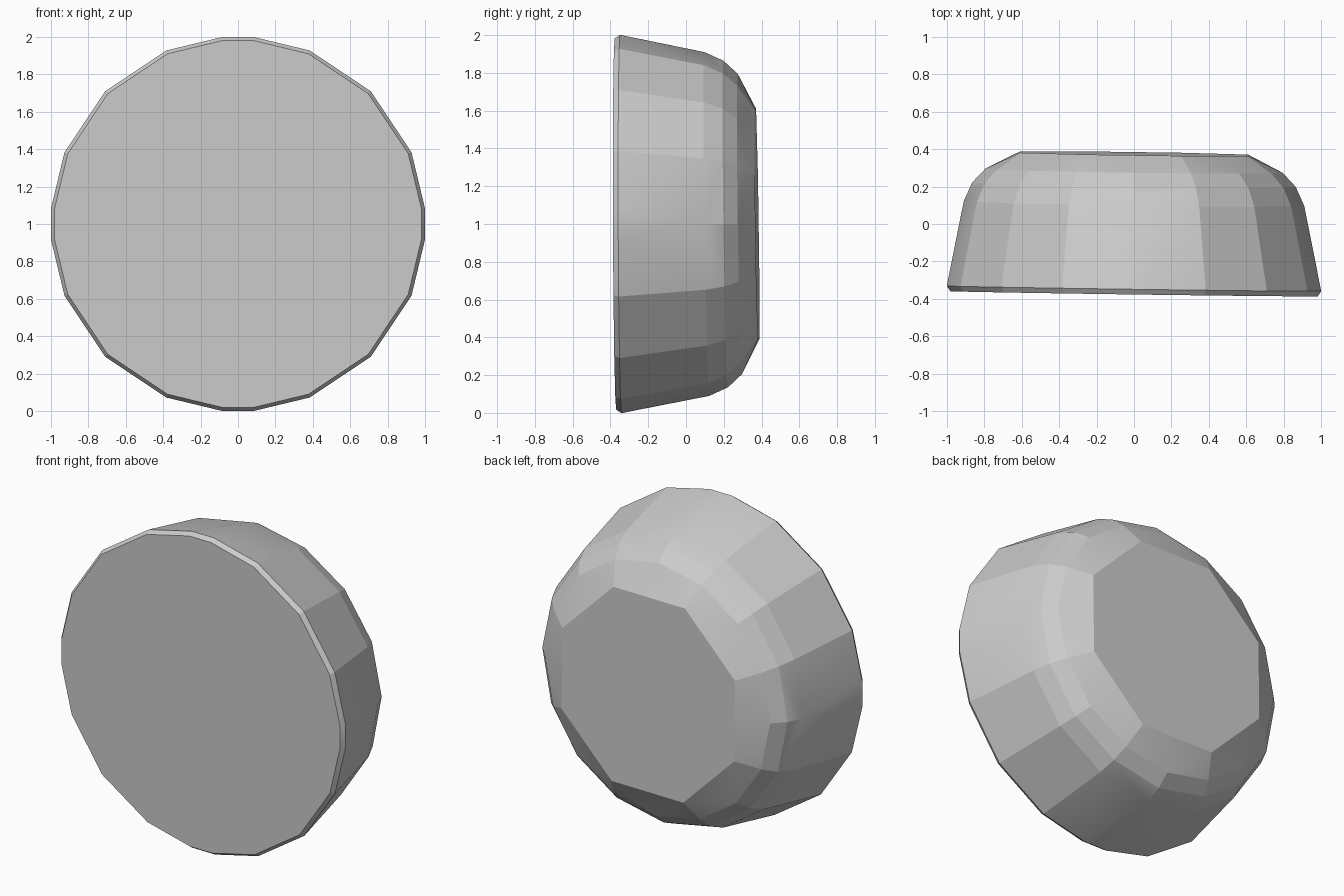
import bpy, bmesh
from math import radians, sin, cos

if "Cube" in bpy.data.objects:
    bpy.data.objects.remove(bpy.data.objects["Cube"])

# Faceted dome-shaped knob lying on its side: flat front disc, rounded octagonal back
rim = sorted(90 * k + a for k in range(4) for a in (-4.5, 4.5, 22.5, 45, 67.5))
sixteen = [22.5 * k for k in range(16)]
octagon = [45 * k + 22.5 for k in range(8)]

# radius, depth (y), angles of each ring, front to back
rings = [
    (0.985, -0.373, rim),
    (1.004, -0.345, rim),
    (0.91, 0.11, sixteen),
    (0.865, 0.21, sixteen),
    (0.795, 0.285, sixteen),
    (0.66, 0.376, octagon),
]

bm = bmesh.new()
for radius, depth, angles in rings:
    for a in angles:
        x, z = radius * cos(radians(a)), radius * sin(radians(a))
        # both caps lean slightly; the back one also leans vertically
        lean = -0.014 * x - (0.014 * z if depth > 0 else 0.004 * z)
        bm.verts.new((x, depth + lean, z + 1))

# skin the rings and merge the flat caps
hull = bmesh.ops.convex_hull(bm, input=bm.verts)
bmesh.ops.delete(bm, geom=[v for v in bm.verts if not v.link_faces], context='VERTS')
bmesh.ops.dissolve_limit(bm, angle_limit=radians(1), verts=bm.verts, edges=bm.edges)
bmesh.ops.recalc_face_normals(bm, faces=bm.faces)

mesh = bpy.data.meshes.new("knob_body")
bm.to_mesh(mesh)
bm.free()
body = bpy.data.objects.new("knob_body", mesh)
bpy.context.collection.objects.link(body)

# soften the shallow facet edges only
bpy.context.view_layer.objects.active = body
body.select_set(True)
bpy.ops.object.shade_smooth_by_angle(angle=radians(12))
